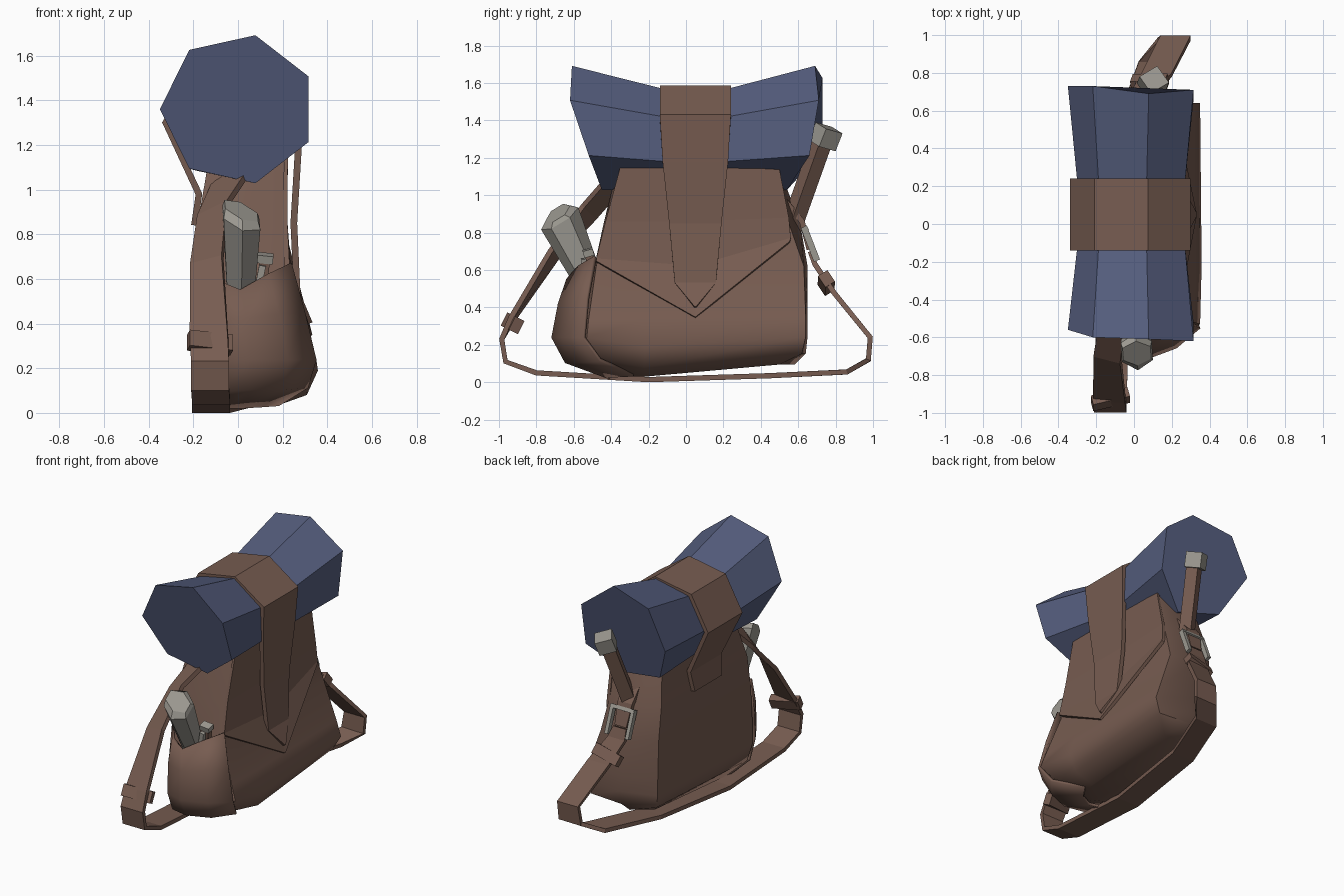
import bpy, bmesh, math
from mathutils import Vector, Matrix


def material(name, rgb):
    m = bpy.data.materials.new(name)
    m.diffuse_color = (*rgb, 1)
    return m


BROWN = material("leather brown", (0.185, 0.108, 0.082))
BLUE = material("blanket blue", (0.092, 0.112, 0.21))
GREY = material("metal grey", (0.33, 0.315, 0.28))


def finish(name, bm, mat, thick=0, offset=0, smooth=None):
    bmesh.ops.recalc_face_normals(bm, faces=bm.faces)
    me = bpy.data.meshes.new(name)
    bm.to_mesh(me)
    bm.free()
    me.materials.append(mat)
    ob = bpy.data.objects.new(name, me)
    bpy.context.collection.objects.link(ob)
    if thick:
        s = ob.modifiers.new("thickness", 'SOLIDIFY')
        s.thickness, s.offset = thick, offset
    if smooth:
        bpy.ops.object.select_all(action='DESELECT')
        ob.select_set(True)
        bpy.context.view_layer.objects.active = ob
        bpy.ops.object.shade_smooth_by_angle(angle=math.radians(smooth))
    return ob


def loft(name, rings, mat, closed=True, caps=True, **kw):
    """Skin rows of points; closed rows form tubes, open rows form sheets."""
    bm = bmesh.new()
    rows = [[bm.verts.new(p) for p in r] for r in rings]
    n = len(rows[0])
    for a, b in zip(rows, rows[1:]):
        for i in range(n if closed else n - 1):
            j = (i + 1) % n
            bm.faces.new((a[i], a[j], b[j], b[i]))
    if caps and closed:
        bm.faces.new(rows[0])
        bm.faces.new(rows[-1])
    return finish(name, bm, mat, **kw)


def ribbon(name, path, axis, mat, thick):
    """Strap through (x, y, z, width[, twist]) points, spread along an axis."""
    rows = []
    for p in path:
        ax = Vector(axis)
        if len(p) > 4:
            c, s = math.cos(p[4]), math.sin(p[4])
            ax = Vector((c, -0.7 * s, 0.7 * s))
        rows.append([Vector(p[:3]) - ax * p[3] / 2, Vector(p[:3]) + ax * p[3] / 2])
    return loft(name, rows, mat, closed=False, thick=thick)


def bars(name, parts, mat, roll=0):
    """Boxes from a to b, with width across x and thickness."""
    bm = bmesh.new()
    for a, b, w, t in parts:
        a, b = Vector(a), Vector(b)
        d = (b - a).normalized()
        ref = Vector((1, 0, 0)) if abs(d.x) < 0.9 else Vector((0, 0.5, -0.87))
        side = (ref - d * ref.dot(d)).normalized()
        side.rotate(Matrix.Rotation(roll, 3, d))
        up = d.cross(side)
        m = Matrix((side * w, up * t, b - a)).transposed().to_4x4()
        m.translation = (a + b) / 2
        bmesh.ops.create_cube(bm, size=1, matrix=m)
    return finish(name, bm, mat)


# Bag body: (z, back x, back y range, middle x, middle y range, front x, front y range)
levels = [
    (0.03, -0.10, -0.30, 0.48, 0.03, -0.36, 0.58, 0.16, -0.26, 0.50),
    (0.10, -0.16, -0.45, 0.56, 0.05, -0.58, 0.64, 0.30, -0.45, 0.62),
    (0.21, -0.18, -0.48, 0.57, 0.06, -0.65, 0.65, 0.35, -0.53, 0.64),
    (0.34, -0.18, -0.48, 0.57, 0.04, -0.57, 0.65, 0.315, -0.52, 0.64),
    (0.62, -0.18, -0.46, 0.56, 0.01, -0.49, 0.65, 0.22, -0.48, 0.63),
    (0.85, -0.18, -0.42, 0.53, 0.00, -0.44, 0.61, 0.20, -0.43, 0.55),
    (1.14, -0.13, -0.34, 0.45, 0.04, -0.37, 0.50, 0.21, -0.34, 0.49)]
rings = []
for z, xb, b0, b1, xm, m0, m1, xf, f0, f1 in levels:
    zr = z + max(0, 0.07 * (1 - z / 0.4))      # underside rises to one side
    xc = xf + (0.008 if z < 0.5 else 0)
    zc = z - (0.02 if 0.05 < z < 0.3 else 0)
    rings.append([(xb, b0, z), (xm, m0, z), (xf, f0, z + (0.03 if 0.05 < z < 0.3 else 0)),
                  (xc, -0.22, zc), (xf, f1, zr), (xm, m1, zr), (xb, b1, zr)])
loft("bag_body", rings, BROWN, smooth=48)

# Open side pouch, rounded at the bottom, with a sloping rim
loft("side_pouch", [
    [(-0.10, -0.30, 0.03), (-0.05, -0.40, 0.03), (0.03, -0.42, 0.03), (0.11, -0.38, 0.035), (0.18, -0.28, 0.04)],
    [(-0.16, -0.47, 0.10), (-0.08, -0.60, 0.10), (0.05, -0.64, 0.11), (0.20, -0.58, 0.11), (0.31, -0.46, 0.12)],
    [(-0.17, -0.51, 0.23), (-0.08, -0.65, 0.23), (0.06, -0.71, 0.24), (0.22, -0.65, 0.24), (0.345, -0.545, 0.24)],
    [(-0.17, -0.50, 0.42), (-0.09, -0.63, 0.42), (0.04, -0.675, 0.42), (0.18, -0.61, 0.44), (0.295, -0.525, 0.45)],
    [(-0.17, -0.47, 0.62), (-0.08, -0.60, 0.59), (0.01, -0.63, 0.55), (0.13, -0.57, 0.62), (0.235, -0.485, 0.67)]],
    BROWN, closed=False, thick=0.02, smooth=50)

# Front flap folding over the top, with a pointed lower edge
loft("front_flap", [
    [(-0.14, -0.34, 1.14), (-0.14, 0.05, 1.14), (-0.14, 0.46, 1.13)],
    [(0.06, -0.37, 1.16), (0.06, 0.05, 1.16), (0.06, 0.51, 1.15)],
    [(0.215, -0.35, 1.15), (0.215, 0.05, 1.155), (0.215, 0.50, 1.13)],
    [(0.21, -0.43, 0.86), (0.21, 0.05, 0.86), (0.21, 0.55, 0.88)],
    [(0.22, -0.48, 0.66), (0.228, 0.05, 0.62), (0.215, 0.56, 0.77)],
    [(0.222, -0.48, 0.645), (0.323, 0.05, 0.345), (0.218, 0.555, 0.75)]],
    BROWN, closed=False, thick=0.022)

# Bedroll: seven sides, pinched in the middle, uneven ends
ends = [(-0.56, 0.73), (-0.60, 0.73), (-0.61, 0.69), (-0.62, 0.71), (-0.52, 0.66), (-0.45, 0.54), (-0.47, 0.60)]
hept = [(math.cos(math.pi - k * math.tau / 7), math.sin(math.pi - k * math.tau / 7)) for k in range(7)]
outer = [(0.35 * c, 1.36 + 0.34 * s) for c, s in hept]
inner = [(0.30 * c, 1.30 + 0.275 * s) for c, s in hept]
loft("bedroll", [
    [(x, e[0], z) for (x, z), e in zip(outer, ends)],
    [(x, -0.12, z) for x, z in inner],
    [(x, 0.22, z) for x, z in inner],
    [(x, e[1], z) for (x, z), e in zip(outer, ends)]], BLUE)

# Strap over the bedroll, tapering to a point on the flap
C = 0.05
ribbon("bedroll_strap", [
    (-0.195, C, 0.84, 0.30), (-0.175, C, 0.98, 0.34), (-0.325, C, 1.30, 0.38),
    (-0.20, C, 1.525, 0.38), (0.07, C, 1.572, 0.38), (0.285, C, 1.425, 0.38),
    (0.27, C, 1.18, 0.35), (0.25, C, 0.85, 0.28), (0.265, C, 0.53, 0.22),
    (0.32, C, 0.40, 0.01)], (0, 1, 0), BROWN, 0.03)

# Long shoulder strap looping under the bag, twisted toward its upper end
ribbon("shoulder_strap", [
    (-0.02, -0.38, 1.07, 0.19, 0.5), (-0.11, -0.52, 0.91, 0.16, 0.6), (-0.14, -0.71, 0.68, 0.15, 0.35),
    (-0.13, -0.93, 0.34, 0.17, 0.1), (-0.125, -0.985, 0.23, 0.17), (-0.125, -0.965, 0.11, 0.17),
    (-0.12, -0.80, 0.05, 0.17), (-0.12, -0.20, 0.014, 0.17), (-0.04, 0.45, 0.035, 0.17),
    (0.11, 0.86, 0.055, 0.17), (0.21, 0.975, 0.12, 0.17), (0.22, 0.985, 0.24, 0.16),
    (0.12, 0.79, 0.48, 0.16), (0.05, 0.69, 0.63, 0.13), (0.04, 0.665, 0.70, 0.10)],
    (1, 0, 0), BROWN, 0.028)
ribbon("strap_anchor", [(0.03, 0.52, 0.98, 0.12), (0.03, 0.62, 0.86, 0.11), (0.037, 0.66, 0.71, 0.09)],
       (1, 0, 0), BROWN, 0.03)

# Brown strap keepers
bars("strap_keeper_low", [((-0.125, -0.945, 0.28), (-0.125, -0.91, 0.35), 0.20, 0.055)], BROWN, roll=0.25)
bars("strap_keeper_high", [((0.09, 0.77, 0.50), (0.075, 0.73, 0.56), 0.19, 0.06)], BROWN, roll=0.15)

# Metal buckle frame
bars("buckle", [
    ((-0.04, 0.70, 0.65), (-0.04, 0.63, 0.83), 0.025, 0.035),
    ((0.12, 0.70, 0.65), (0.12, 0.63, 0.83), 0.025, 0.035),
    ((-0.05, 0.635, 0.82), (0.13, 0.635, 0.82), 0.025, 0.035)], GREY)


# Flaring six-sided flask in the pouch, with a slanted top
def flask_ring(c, rx, ry, slant):
    q = Vector((0.03, -0.5, 0.86)).to_track_quat('Z', 'Y')
    out = []
    for k in range(6):
        a = (k + 0.5) * math.pi / 3
        p = Vector(c) + q @ Vector((rx * math.cos(a), ry * math.sin(a), 0))
        p.z -= slant * (p.x - c[0])
        out.append(p)
    return out


loft("flask", [flask_ring((0.01, -0.49, 0.48), 0.065, 0.07, 0),
               flask_ring((0.015, -0.675, 0.875), 0.095, 0.115, 0.3),
               flask_ring((0.015, -0.685, 0.905), 0.085, 0.075, 0.4)], GREY)

# Small tool in the pouch
bars("small_tool_handle", [((0.10, -0.48, 0.50), (0.12, -0.52, 0.68), 0.045, 0.04)], BROWN)
bars("small_tool_cap", [((0.12, -0.517, 0.675), (0.124, -0.527, 0.71), 0.07, 0.055),
                        ((0.09, -0.535, 0.56), (0.11, -0.545, 0.66), 0.03, 0.03)], GREY)

# Long handle with metal cap on the other side
bars("tool_handle", [((0.03, 0.56, 0.82), (0.095, 0.72, 1.27), 0.085, 0.08)], BROWN, roll=0.6)
bars("tool_cap", [((0.093, 0.728, 1.265), (0.107, 0.765, 1.36), 0.115, 0.11)], GREY, roll=0.6)
